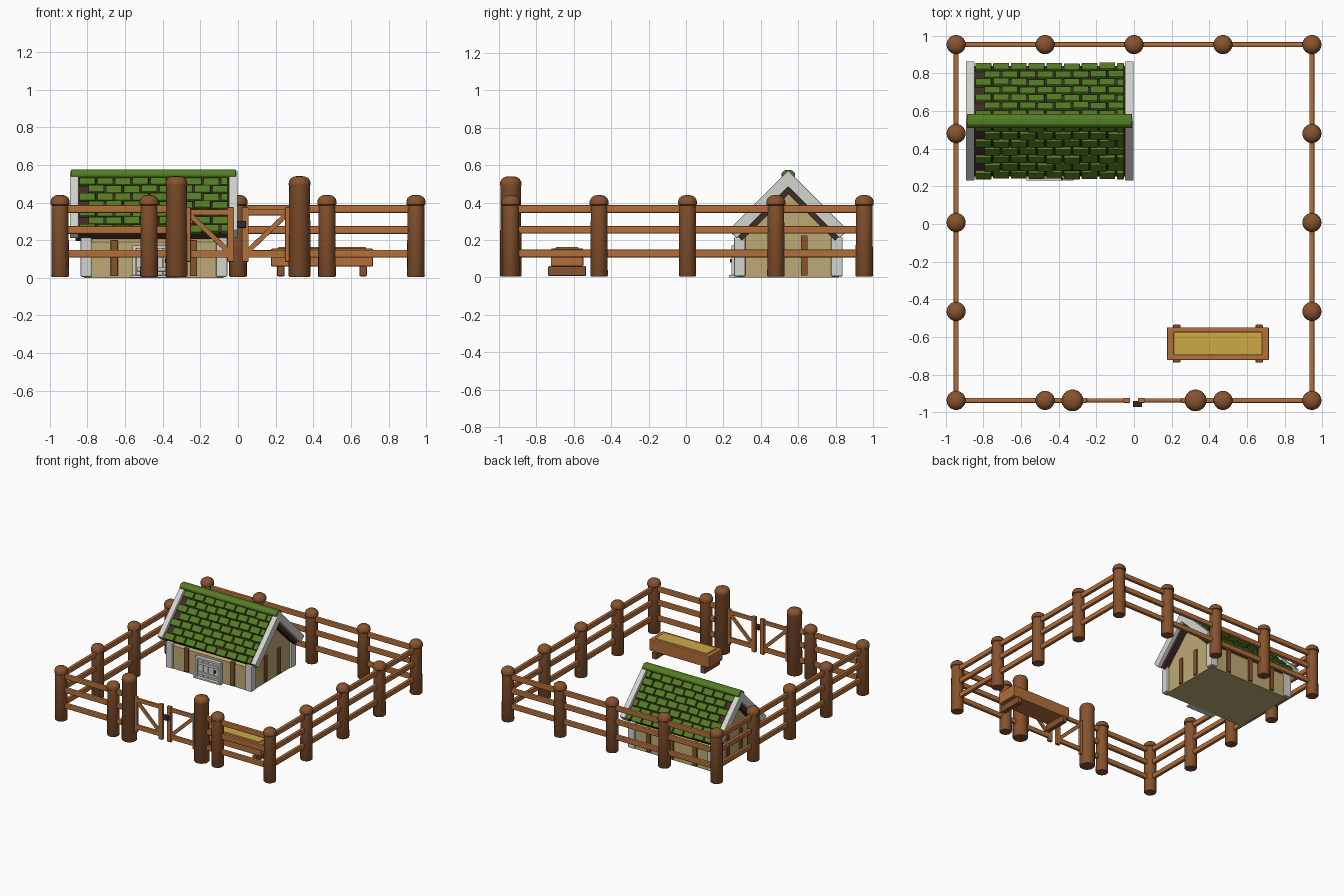
import bpy, bmesh, math, random
from mathutils import Matrix, Vector

if "Cube" in bpy.data.objects:
    bpy.data.objects.remove(bpy.data.objects["Cube"])

random.seed(4)


def material(name, r, g, b):
    m = bpy.data.materials.new(name)
    lin = [((c / 255 + 0.055) / 1.055) ** 2.4 for c in (r, g, b)]
    m.diffuse_color = (*lin, 1)
    m.use_nodes = True
    m.node_tree.nodes["Principled BSDF"].inputs["Base Color"].default_value = m.diffuse_color
    return m


POST = material("post wood", 136, 83, 46)
RAIL = material("rail wood", 178, 110, 58)
WHITE = material("white trim", 212, 212, 208)
WALL = material("plaster wall", 190, 170, 118)
TILE = material("green tile", 84, 124, 36)
DARK = material("dark timber", 66, 44, 38)
STRAW = material("straw", 206, 170, 70)
METAL = material("dark metal", 48, 42, 48)


def finish(name, bm, mat, bevel=0, smooth=False):
    bmesh.ops.recalc_face_normals(bm, faces=bm.faces)
    if smooth:
        for f in bm.faces:
            f.smooth = True
        for e in bm.edges:
            e.smooth = len(e.link_faces) == 2 and e.calc_face_angle(0) < math.radians(40)
    me = bpy.data.meshes.new(name)
    bm.to_mesh(me)
    bm.free()
    me.materials.append(mat)
    ob = bpy.data.objects.new(name, me)
    bpy.context.scene.collection.objects.link(ob)
    if bevel:
        mod = ob.modifiers.new("bevel", 'BEVEL')
        mod.width = bevel
        mod.segments = 2
    return ob


def box(name, lo, hi, mat, bevel=0.004, rot=None):
    """Box between two corners, optionally turned about its centre."""
    bm = bmesh.new()
    lo, hi = Vector(lo), Vector(hi)
    mx = Matrix.Translation((lo + hi) / 2) @ (rot or Matrix()) @ Matrix.Diagonal((*(hi - lo), 1))
    bmesh.ops.create_cube(bm, size=1, matrix=mx)
    return finish(name, bm, mat, bevel)


def lathe(name, profile, x, y, mat, sides=18):
    bm = bmesh.new()
    rings = [[bm.verts.new((x + r * math.cos(2 * math.pi * i / sides),
                            y + r * math.sin(2 * math.pi * i / sides), z))
              for i in range(sides)] for r, z in profile]
    for a, b in zip(rings, rings[1:]):
        for i in range(sides):
            j = (i + 1) % sides
            bm.faces.new((a[i], a[j], b[j], b[i]))
    bm.faces.new(rings[0])
    bm.faces.new(rings[-1])
    return finish(name, bm, mat, smooth=True)


def prism(name, pts, x0, x1, mat, bevel=0):
    """Extrude a (y, z) outline along x."""
    bm = bmesh.new()
    a = [bm.verts.new((x0, y, z)) for y, z in pts]
    b = [bm.verts.new((x1, y, z)) for y, z in pts]
    bm.faces.new(a)
    bm.faces.new(b)
    for i in range(len(pts)):
        j = (i + 1) % len(pts)
        bm.faces.new((a[i], a[j], b[j], b[i]))
    return finish(name, bm, mat, bevel)


# ---- fence posts and rails
H, CY = 0.945, 0.008
FRONT, BACK = CY - H, CY + H
fence_post = [(0.043, 0.005), (0.047, 0.01), (0.045, 0.385), (0.051, 0.39), (0.051, 0.408),
              (0.044, 0.425), (0.028, 0.437), (0.008, 0.441)]
gate_post = [(0.054, 0.005), (0.058, 0.01), (0.056, 0.49), (0.058, 0.495), (0.057, 0.51),
             (0.048, 0.528), (0.03, 0.538), (0.008, 0.541)]
steps = [-H, -H / 2, 0, H / 2, H]
spots = [(x, BACK) for x in steps] + [(x, FRONT) for x in steps if x]
spots += [(s * H, CY + y) for s in (-1, 1) for y in steps[1:4]]
for x, y in spots:
    lathe("fence_post", fence_post, x, y, POST)
for s in (-1, 1):
    lathe("gate_post", gate_post, s * 0.327, FRONT, POST)

T = 0.014
for z in (0.128, 0.255, 0.366):
    lo, hi = z - 0.021, z + 0.021
    box("back_rail", (-H, BACK - T, lo), (H, BACK + T, hi), RAIL, 0.008)
    for s in (-1, 1):
        box("side_rail", (s * H - T, FRONT, lo), (s * H + T, BACK, hi), RAIL, 0.008)
        a, b = sorted((s * H, s * 0.327))
        box("front_rail", (a, FRONT - T, lo), (b, FRONT + T, hi), RAIL, 0.008)

# ---- double gate
for s in (-1, 1):
    def gate_bar(name, xa, xb, z0, z1, t):
        a, b = sorted((s * xa, s * xb))
        box(name, (a, FRONT - t, z0), (b, FRONT + t, z1), RAIL, 0.004)
    gate_bar("gate_inner_stile", 0.02, 0.056, 0.085, 0.375, 0.013)
    gate_bar("gate_outer_stile", 0.25, 0.285, 0.085, 0.375, 0.013)
    gate_bar("gate_top_bar", 0.03, 0.28, 0.332, 0.364, 0.010)
    gate_bar("gate_bottom_bar", 0.03, 0.28, 0.108, 0.146, 0.010)
    dx, dz = 0.21, 0.20
    L = math.hypot(dx, dz) / 2
    box("gate_brace", (s * 0.152 - L, FRONT - 0.008, 0.223), (s * 0.152 + L, FRONT + 0.008, 0.25),
        RAIL, 0.003, Matrix.Rotation(-s * math.atan2(dz, dx), 4, 'Y'))
box("gate_latch", (-0.005, -0.973, 0.266), (0.043, -0.94, 0.302), METAL, 0.003)

# ---- feeding trough
tx0, tx1, ty0, ty1 = 0.175, 0.717, -0.723, -0.549
for y0, y1 in ((ty0, ty0 + 0.028), (ty1 - 0.028, ty1)):
    box("trough_long_side", (tx0, y0, 0.06), (tx1, y1, 0.155), RAIL, 0.006)
for x0, x1 in ((tx0, tx0 + 0.038), (tx1 - 0.038, tx1)):
    box("trough_end", (x0, ty0 + 0.004, 0.06), (x1, ty1 - 0.004, 0.155), RAIL, 0.006)
box("trough_floor", (tx0 + 0.01, ty0 + 0.01, 0.062), (tx1 - 0.01, ty1 - 0.01, 0.08), RAIL, 0)
box("straw_feed", (tx0 + 0.036, ty0 + 0.026, 0.08), (tx1 - 0.036, ty1 - 0.026, 0.163), STRAW, 0.006)
for x in (0.227, 0.665):
    box("trough_foot", (x - 0.02, -0.737, 0.008), (x + 0.02, -0.535, 0.062), POST, 0.006)

# ---- house walls
HX, HY = -0.447, 0.547
prism("house_walls", [(HY - 0.272, 0), (HY + 0.272, 0), (HY + 0.272, 0.19), (HY, 0.462),
                      (HY - 0.272, 0.19)], HX - 0.37, HX + 0.37, WALL)
for sx in (-1, 1):
    for sy in (-1, 1):
        cx, cy = HX + sx * 0.36, HY + sy * 0.26
        box("corner_post", (cx - 0.03, cy - 0.031, 0.005), (cx + 0.03, cy + 0.031, 0.215), WHITE, 0.008)
    # gable timbers
    for dy in (-0.085, 0.085):
        box("gable_timber", (HX + sx * 0.37 - 0.012, HY + dy - 0.018, 0.01),
            (HX + sx * 0.37 + 0.012, HY + dy + 0.018, 0.225), POST, 0.003)
for sy, offsets in ((-1, (-0.21, 0.21)), (1, (-0.21, 0, 0.21))):
    for dx in offsets:
        y = HY + sy * 0.272
        box("wall_timber", (HX + dx - 0.019, y - 0.012, 0.01), (HX + dx + 0.019, y + 0.012, 0.2), POST, 0.003)

# ---- door on the front wall
DY = HY - 0.272
box("door_step", (HX - 0.125, DY - 0.045, 0.0), (HX + 0.125, DY, 0.014), WHITE, 0.003)
for i in range(4):
    x = HX - 0.094 + i * 0.047
    box("door_plank", (x + 0.001, DY - 0.022, 0.014), (x + 0.046, DY, 0.158), WHITE, 0.003)
for s in (-1, 1):
    box("door_frame_post", (HX + s * 0.104 - 0.01, DY - 0.032, 0.012),
        (HX + s * 0.104 + 0.01, DY, 0.17), WHITE, 0.003)
for z in (0.045, 0.125):
    box("door_crossbar", (HX - 0.09, DY - 0.032, z - 0.01), (HX + 0.09, DY - 0.01, z + 0.01), WHITE, 0.003)
box("door_lintel", (HX - 0.114, DY - 0.032, 0.155), (HX + 0.114, DY, 0.172), WHITE, 0.003)
box("door_handle", (HX + 0.06, DY - 0.04, 0.08), (HX + 0.072, DY - 0.02, 0.1), METAL, 0.002)

# ---- roof: 45 degree chevrons for deck and white barge boards
C = math.sqrt(0.5)


def chevron(name, x0, x1, top, depth, length, mat, bevel=0):
    """Inverted V; depth is the vertical thickness, length runs down the slope."""
    a, d = length * C, depth / 2
    right = [(a, top - a), (a - d, top - a - d)]
    pts = [(0, top)] + right + [(0, top - depth)] + [(-y, z) for y, z in reversed(right)]
    prism(name, [(HY + y, z) for y, z in pts], x0, x1, mat, bevel)


RX0, RX1 = -0.893, -0.002
chevron("roof_deck", RX0 + 0.03, RX1 - 0.03, 0.535, 0.09, 0.415, DARK)
for x0, x1 in ((RX0, RX0 + 0.046), (RX1 - 0.046, RX1)):
    chevron("barge_board", x0, x1, 0.572, 0.088, 0.45, WHITE, 0.005)

# rows of overlapping tiles, every other row shifted by half a tile
bm = bmesh.new()
pitch, row_len = 0.094, 0.059
X0, X1 = RX0 + 0.046, RX1 - 0.047
for side in (-1, 1):
    down, normal = Vector((0, side * C, -C)), Vector((0, side * C, C))
    for row in range(7):
        x = X0 + (pitch / 2 if row % 2 else 0)
        while x < X1 - 0.02:
            x1 = min(x + pitch, X1)
            n = -0.022 + random.uniform(-0.003, 0.003)
            s = 0.04 + (row + 0.5) * row_len + random.uniform(-0.003, 0.003)
            pos = Vector(((x + x1) / 2, HY, 0.572)) + down * s + normal * n
            rot = Matrix.Rotation(-side * math.radians(48), 4, 'X')
            size = Matrix.Diagonal((x1 - x - 0.010, row_len - 0.009, 0.024, 1))
            bmesh.ops.create_cube(bm, size=1, matrix=Matrix.Translation(pos) @ rot @ size)
            x += pitch
finish("roof_tiles", bm, TILE, 0.003)

# ridge cap
prism("ridge_cap", [(HY - 0.037, 0.54), (HY - 0.037, 0.557), (HY - 0.018, 0.575),
                    (HY + 0.018, 0.575), (HY + 0.037, 0.557), (HY + 0.037, 0.54),
                    (HY + 0.018, 0.522), (HY - 0.018, 0.522)], -0.888, -0.01, TILE, 0.006)
